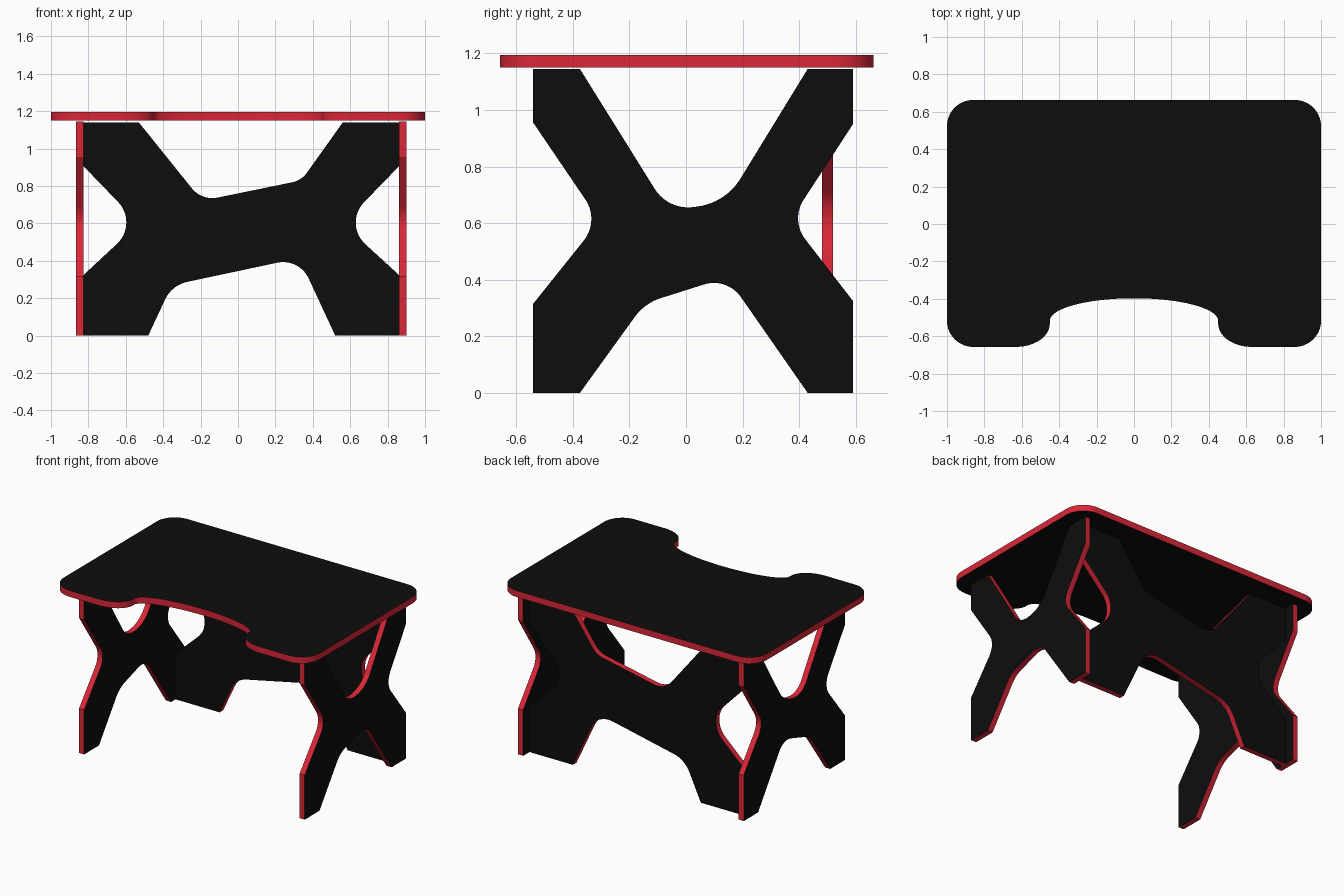
import bpy, bmesh, math
from mathutils import Vector

if "Cube" in bpy.data.objects:
    bpy.data.objects.remove(bpy.data.objects["Cube"])


def material(name, rgb):
    m = bpy.data.materials.new(name)
    m.diffuse_color = (*rgb, 1)
    m.use_nodes = True
    m.node_tree.nodes["Principled BSDF"].inputs["Base Color"].default_value = m.diffuse_color
    return m


BLACK = material("black laminate", (0.004, 0.004, 0.004))
RED = material("red edging", (0.70, 0.02, 0.04))


def outline(corners, steps=14):
    """Corners are (u, v), (u, v, d) or (u, v, d_in, d_out): rounded over tangent lengths d."""
    pts = []
    n = len(corners)
    for i, c in enumerate(corners):
        p = Vector(c[:2])
        if len(c) == 2:
            pts.append(p)
            continue
        into = (Vector(corners[i - 1][:2]) - p).normalized()
        out = (Vector(corners[(i + 1) % n][:2]) - p).normalized()
        a, b = p + into * c[2], p + out * c[-1]
        w = math.sin(into.angle(out) / 2)      # conic weight: exact arc
        for k in range(steps + 1):
            t = k / steps
            e, f, g = (1 - t) ** 2, 2 * w * t * (1 - t), t * t
            pts.append((a * e + p * f + b * g) / (e + f + g))
    return [p for i, p in enumerate(pts) if (p - pts[i - 1]).length > 1e-4]


def panel(name, corners, axis, lo, hi):
    """Board cut from an outline, black faces and red edges."""
    place = {"x": lambda u, v, w: (w, u, v),
             "y": lambda u, v, w: (u, w, v),
             "z": lambda u, v, w: (u, v, w)}[axis]
    k = "xyz".index(axis)
    pts = outline(corners)
    bm = bmesh.new()
    face = bm.faces.new([bm.verts.new(place(p.x, p.y, lo)) for p in pts])
    ext = bmesh.ops.extrude_face_region(bm, geom=[face], use_keep_orig=True)
    for v in ext["geom"]:
        if isinstance(v, bmesh.types.BMVert):
            v.co[k] = hi
    bmesh.ops.recalc_face_normals(bm, faces=bm.faces)
    bm.normal_update()
    for f in bm.faces:
        f.material_index = 0 if abs(f.normal[k]) > 0.5 else 1
    me = bpy.data.meshes.new(name)
    bm.to_mesh(me)
    bm.free()
    me.materials.append(BLACK)
    me.materials.append(RED)
    ob = bpy.data.objects.new(name, me)
    bpy.context.collection.objects.link(ob)
    bpy.ops.object.select_all(action="DESELECT")
    ob.select_set(True)
    bpy.context.view_layer.objects.active = ob
    bpy.ops.object.shade_smooth_by_angle(angle=math.radians(30))
    return ob


# Tabletop: right half mirrored, with a scooped front edge
half = [(0.45, -0.397, 0.45, 0.12), (0.45, -0.657, 0.125, 0.18),
        (1.0, -0.657, 0.14), (1.0, 0.663, 0.14)]
mirrored = [(-c[0], c[1], *reversed(c[2:])) for c in reversed(half)]
panel("tabletop", half + mirrored, "z", 1.15, 1.195)

# X-shaped side legs, profile in (y, z)
side = [(-0.54, 0), (-0.375, 0), (-0.146, 0.317, 0.06), (0.145, 0.409, 0.085),
        (0.43, 0), (0.59, 0), (0.59, 0.325), (0.369, 0.611, 0.085), (0.59, 0.95),
        (0.59, 1.145), (0.43, 1.145), (0.14, 0.672, 0.10), (-0.063, 0.645, 0.09),
        (-0.375, 1.145), (-0.54, 1.145), (-0.54, 0.955), (-0.305, 0.609, 0.09),
        (-0.54, 0.315)]
panel("left_leg_panel", side, "x", -0.865, -0.825)
panel("right_leg_panel", side, "x", 0.86, 0.90)

# Back brace between the legs, profile in (x, z)
back = [(-0.825, 0), (-0.48, 0), (-0.354, 0.27, 0.085), (0.327, 0.415, 0.12),
        (0.52, 0), (0.86, 0), (0.86, 0.325), (0.562, 0.598, 0.16), (0.86, 0.905),
        (0.86, 1.14), (0.56, 1.14), (0.339, 0.83, 0.05), (-0.193, 0.721, 0.085),
        (-0.53, 1.14), (-0.825, 1.14), (-0.825, 0.905), (-0.53, 0.60, 0.16),
        (-0.825, 0.325)]
panel("back_brace", back, "y", 0.48, 0.52)
